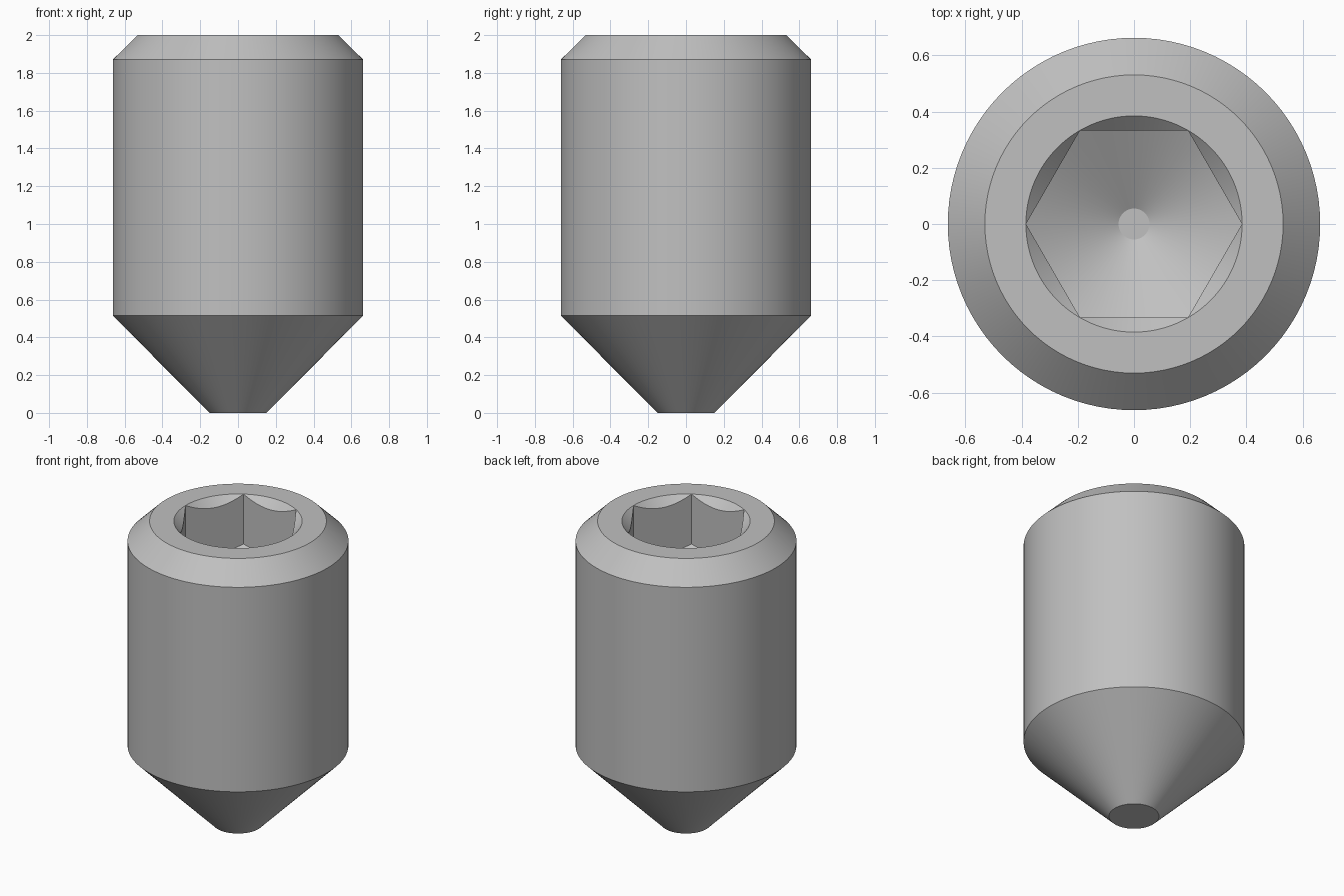
import bpy, bmesh, math

cube = bpy.data.objects.get("Cube")
if cube:
    bpy.data.objects.remove(cube)

SEGMENTS = 96
steel = bpy.data.materials.new("grey steel")
steel.use_nodes = True
colour = (0.53, 0.53, 0.53, 1)
steel.diffuse_color = colour
steel.node_tree.nodes["Principled BSDF"].inputs["Base Color"].default_value = colour


def turned(name, profile, sides=SEGMENTS):
    """Closed solid turned around z from (radius, height) pairs, bottom first."""
    bm = bmesh.new()
    rings = []
    for r, z in profile:
        angles = [math.tau * i / sides for i in range(sides)]
        rings.append([bm.verts.new((r * math.cos(a), r * math.sin(a), z)) for a in angles])
    for low, high in zip(rings, rings[1:]):
        for i in range(sides):
            j = (i + 1) % sides
            bm.faces.new((low[i], low[j], high[j], high[i]))
    bm.faces.new(rings[0][::-1])
    bm.faces.new(rings[-1])
    mesh = bpy.data.meshes.new(name)
    bm.to_mesh(mesh)
    bm.free()
    mesh.materials.append(steel)
    obj = bpy.data.objects.new(name, mesh)
    bpy.context.collection.objects.link(obj)
    return obj


def combine(obj, tool, operation):
    """Apply a boolean, then drop the tool."""
    mod = obj.modifiers.new(operation.title(), "BOOLEAN")
    mod.operation, mod.solver, mod.object = operation, "EXACT", tool
    bpy.context.view_layer.objects.active = obj
    bpy.ops.object.modifier_apply(modifier=mod.name)
    bpy.data.objects.remove(tool)


# Body: blunt cone point, cylinder, chamfered top
screw = turned("set_screw", [(0.15, 0), (0.663, 0.515), (0.663, 1.87), (0.531, 2)])

# Hex socket with a drilled conical floor
socket = turned("socket_cutter", [(0.3845, 1.3), (0.3845, 2.1)], sides=6)
drill = turned("drill_cutter", [(0.055, 1.48), (0.45, 1.707), (0.45, 2.15)])
combine(socket, drill, "INTERSECT")
combine(screw, socket, "DIFFERENCE")

# Lead-in countersink at the socket mouth
countersink = turned("countersink_cutter", [(0.285, 1.9), (0.435, 2.05)])
combine(screw, countersink, "DIFFERENCE")

# Smooth round walls, crisp edges
bpy.ops.object.select_all(action="DESELECT")
screw.select_set(True)
bpy.context.view_layer.objects.active = screw
bpy.ops.object.shade_smooth_by_angle(angle=math.radians(20))
